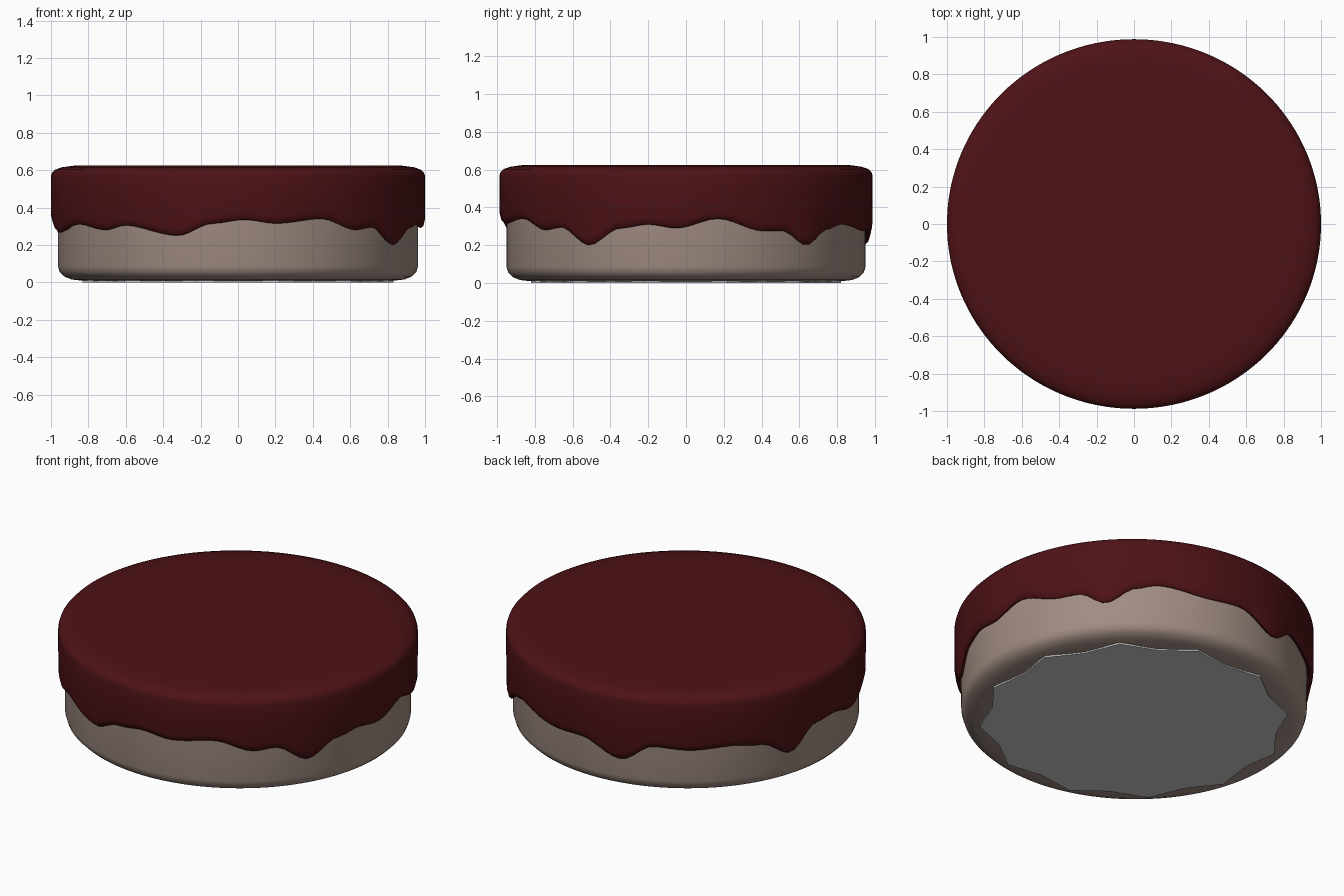
import bpy, bmesh, math

if "Cube" in bpy.data.objects:
    bpy.data.objects.remove(bpy.data.objects["Cube"])

N = 144
SY = 0.988  # slightly squashed in y


def material(name, rgb):
    m = bpy.data.materials.new(name)
    m.diffuse_color = (*rgb, 1)
    m.use_nodes = True
    m.node_tree.nodes["Principled BSDF"].inputs["Base Color"].default_value = m.diffuse_color
    return m


def lathe(name, rings, mat=None, n=N, cap_first=True, cap_last=True):
    """rings: functions of angle in degrees giving (radius, z)."""
    bm = bmesh.new()
    loops = []
    for ring in rings:
        loop = []
        for i in range(n):
            a = 360 * i / n
            r, z = ring(a)
            t = math.radians(a)
            loop.append(bm.verts.new((r * math.cos(t), SY * r * math.sin(t), z)))
        loops.append(loop)
    for lo, hi in zip(loops, loops[1:]):
        for i in range(n):
            j = (i + 1) % n
            bm.faces.new((lo[i], lo[j], hi[j], hi[i]))
    if cap_first:
        bm.faces.new(loops[0][::-1])
    if cap_last:
        bm.faces.new(loops[-1])
    mesh = bpy.data.meshes.new(name)
    bm.to_mesh(mesh)
    bm.free()
    ob = bpy.data.objects.new(name, mesh)
    bpy.context.collection.objects.link(ob)
    if mat:
        mesh.materials.append(mat)
    bpy.context.view_layer.objects.active = ob
    ob.select_set(True)
    bpy.ops.object.shade_smooth_by_angle(angle=math.radians(40))
    ob.select_set(False)
    return ob


def fixed(r, z):
    return lambda a: (r, z)


# Lower edge of the icing: (angle, height), drips are the low points
DRIPS = [(-3, .29), (10, .34), (25, .275), (32, .275), (41, .20), (51, .285),
         (58, .31), (76, .275), (88, .285), (103, .20), (114, .30), (126, .285),
         (140, .30), (150, .28), (161, .19), (171, .31), (181, .315), (194, .265),
         (210, .31), (224, .28), (232, .305), (251, .25), (262, .315), (272, .335),
         (282, .315), (297, .34), (310, .28), (317, .295), (328, .20),
         (339, .29), (348, .31), (357, .29)]


def edge(a):
    if a > 357:
        a -= 360
    for (a0, z0), (a1, z1) in zip(DRIPS, DRIPS[1:]):
        if a0 <= a <= a1:
            t = (a - a0) / (a1 - a0)
            return z0 + (z1 - z0) * t * t * (3 - 2 * t)


def drip(r, dz):
    return lambda a: (r, edge(a) + dz)


# Cake body with rounded bottom edge
cream = material("cream", (0.36, 0.27, 0.23))
lathe("cake_body", [fixed(.82, .008), fixed(.89, .016), fixed(.93, .032),
                    fixed(.953, .055), fixed(.962, .085), fixed(.962, .56),
                    fixed(.93, .59)], cream)

# Icing shell with rounded top edge and wavy dripping lip
icing_mat = material("icing", (0.075, 0.006, 0.008))
lathe("icing", [drip(.955, .012), drip(.978, 0), drip(.992, .012), drip(.999, .04),
                fixed(1, .50), fixed(1, .568), fixed(.995, .585), fixed(.978, .603),
                fixed(.94, .616), fixed(.88, .624), fixed(.82, .625)],
      icing_mat, cap_first=False)

# Grey star-edged plate on the underside
star = lambda z: (lambda a: (.86 if round(a / 15) % 2 else .80, z))
lathe("base_plate", [star(0), star(.01)], n=24)
